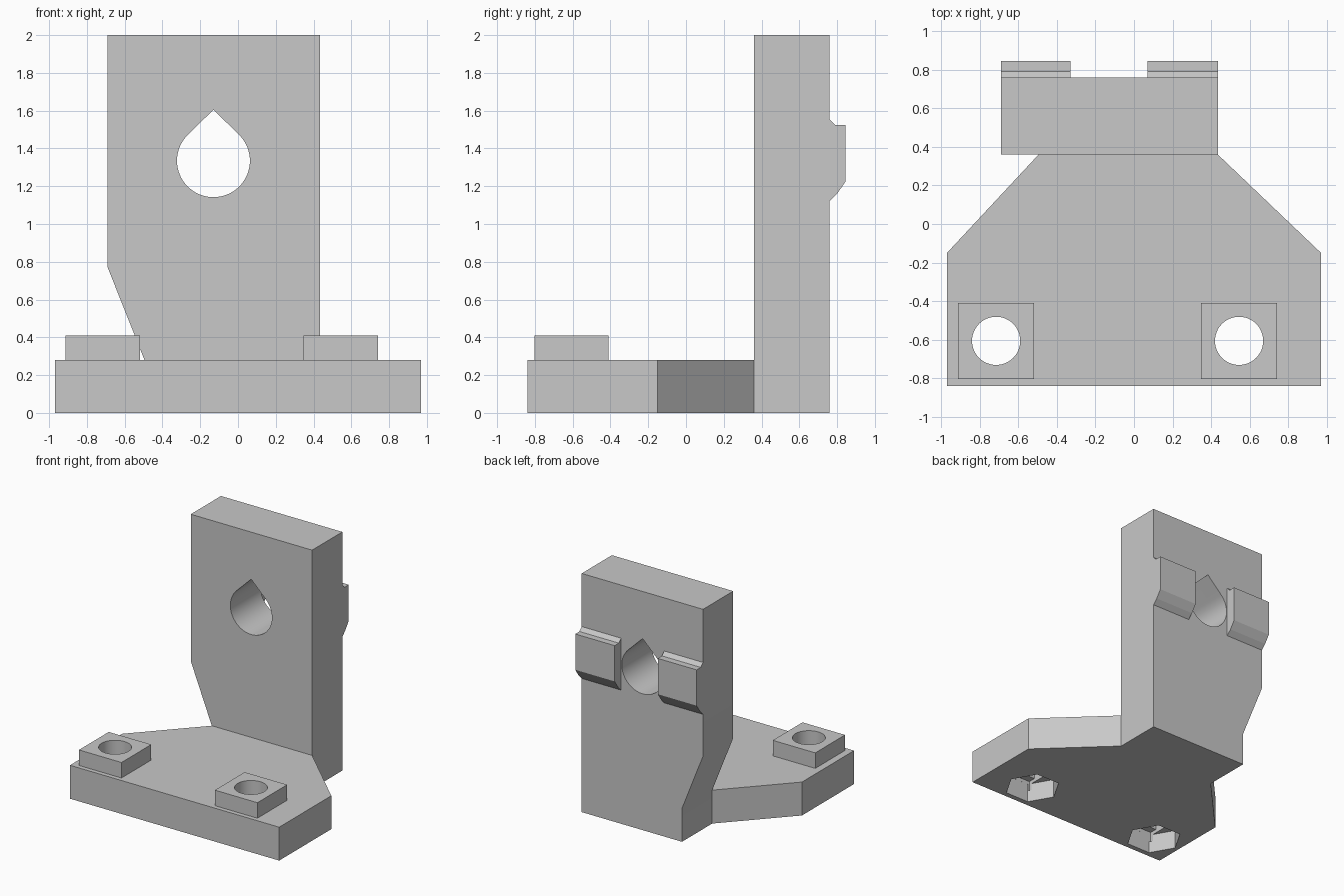
import bpy
import bmesh
from math import cos, sin, pi
from mathutils import Vector

if "Cube" in bpy.data.objects:
    bpy.data.objects.remove(bpy.data.objects["Cube"], do_unlink=True)

grey = bpy.data.materials.new("light_grey_plastic")
grey.use_nodes = True
colour = (0.58, 0.58, 0.58, 1)
grey.diffuse_color = colour
grey.node_tree.nodes["Principled BSDF"].inputs["Base Color"].default_value = colour


def prism(name, profile, axis, low, high):
    """Extrude a 2D profile along an axis: profile is (y,z), (x,z) or (x,y)."""
    place = {"x": lambda a, b: (low, a, b),
             "y": lambda a, b: (a, low, b),
             "z": lambda a, b: (a, b, low)}[axis]
    step = Vector([(high - low) * (axis == k) for k in "xyz"])
    bm = bmesh.new()
    face = bm.faces.new([bm.verts.new(place(a, b)) for a, b in profile])
    extruded = bmesh.ops.extrude_face_region(bm, geom=[face])["geom"]
    bmesh.ops.translate(bm, vec=step,
                        verts=[g for g in extruded if isinstance(g, bmesh.types.BMVert)])
    bmesh.ops.recalc_face_normals(bm, faces=bm.faces)
    mesh = bpy.data.meshes.new(name)
    bm.to_mesh(mesh)
    bm.free()
    mesh.materials.append(grey)
    obj = bpy.data.objects.new(name, mesh)
    bpy.context.collection.objects.link(obj)
    return obj


def ring(cx, cy, radius, sides, start=0.0, sweep=2 * pi):
    return [(cx + radius * cos(start + sweep * i / sides),
             cy + radius * sin(start + sweep * i / sides)) for i in range(sides)]


def rect(x0, x1, y0, y1):
    return [(x0, y0), (x1, y0), (x1, y1), (x0, y1)]


def cut(target, cutter):
    """Subtract the cutter, apply the result and drop the cutter."""
    cutter.hide_render = True
    mod = target.modifiers.new("cut", "BOOLEAN")
    mod.operation, mod.solver, mod.object = "DIFFERENCE", "EXACT", cutter
    bpy.context.view_layer.objects.active = target
    bpy.ops.object.modifier_apply(modifier=mod.name)
    bpy.data.objects.remove(cutter, do_unlink=True)


def smooth(obj):
    bpy.ops.object.select_all(action="DESELECT")
    obj.select_set(True)
    bpy.context.view_layer.objects.active = obj
    bpy.ops.object.shade_smooth_by_angle(angle=0.5)


FRONT, WALL_FRONT, WALL_BACK = -0.84, 0.36, 0.76
LEFT, RIGHT, FOOT = 0.435, -0.69, -0.495
BASE_TOP, PAD_TOP = 0.28, 0.41

# Base plate tapering towards the wall
base = prism("base_plate", [(-0.97, FRONT), (0.97, FRONT), (0.97, -0.15),
                            (LEFT, WALL_FRONT), (FOOT, WALL_FRONT), (-0.97, -0.15)],
             "z", 0, BASE_TOP)

# Upright wall with a teardrop opening
wall = prism("upright_wall", [(FOOT, 0), (LEFT, 0), (LEFT, 2), (RIGHT, 2),
                              (RIGHT, 0.77), (FOOT, BASE_TOP)],
             "y", WALL_FRONT, WALL_BACK)
hole_x, hole_z = -0.13, 1.335
teardrop = ring(hole_x, hole_z, 0.193, 49, 0.75 * pi, 1.5 * pi * 49 / 48)
teardrop.append((hole_x, 1.605))
cut(wall, prism("teardrop_cutter", teardrop, "y", 0.2, 1.0))
smooth(wall)

# Screw pads, through holes and stepped nut pockets
for side, x in (("right", -0.715), ("left", 0.545)):
    y = -0.606
    pad = prism(side + "_screw_pad", rect(x - 0.197, x + 0.197, y - 0.197, y + 0.197),
                "z", BASE_TOP, PAD_TOP)
    cut(pad, prism("pad_hole_cutter", ring(x, y, 0.125, 48), "z", 0.2, 0.5))
    smooth(pad)
    cut(base, prism("screw_hole_cutter", ring(x, y, 0.125, 48), "z", -0.1, 0.4))
    cut(base, prism("nut_cutter", ring(x, y, 0.22, 6), "z", -0.1, 0.16))
    cut(base, prism("slot_cutter", rect(x - 0.126, x + 0.126, y - 0.19, y + 0.19),
                    "z", 0.1, 0.19))
    cut(base, prism("square_cutter", rect(x - 0.126, x + 0.126, y - 0.126, y + 0.126),
                    "z", 0.1, 0.22))
smooth(base)

# Chamfered lugs on the back of the wall
lug = [(WALL_BACK, 1.12), (0.8, 1.16), (0.845, 1.225), (0.845, 1.525),
       (0.79, 1.525), (WALL_BACK, 1.555)]
prism("right_back_lug", lug, "x", RIGHT, -0.33)
prism("left_back_lug", lug, "x", 0.07, LEFT)
